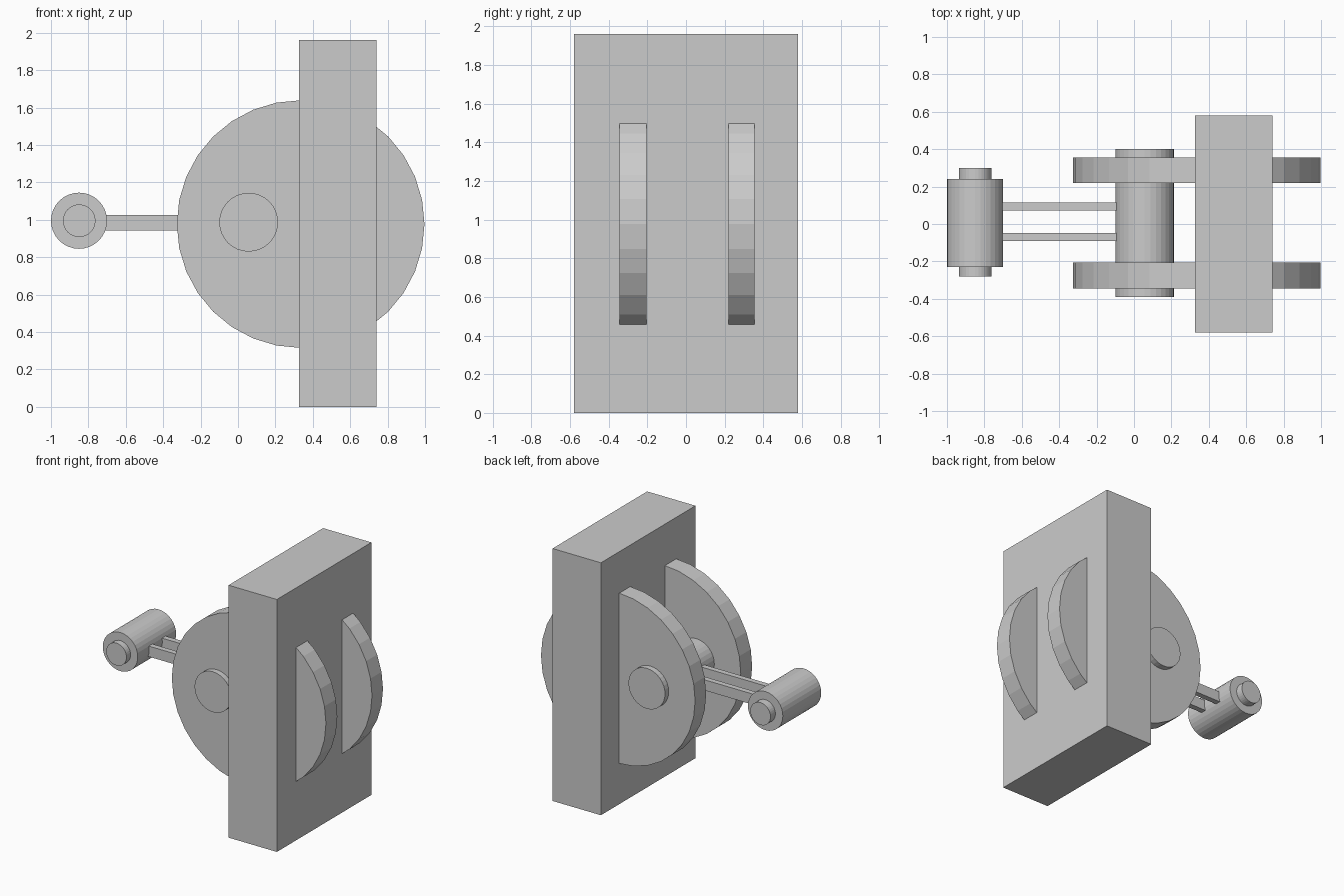
import bpy
from math import radians

if "Cube" in bpy.data.objects:
    bpy.data.objects.remove(bpy.data.objects["Cube"])


def box(name, x, y, z):
    """Box spanning the given (min, max) ranges."""
    bpy.ops.mesh.primitive_cube_add(size=1, location=[sum(r) / 2 for r in (x, y, z)])
    ob = bpy.context.object
    ob.name = name
    ob.scale = [r[1] - r[0] for r in (x, y, z)]
    bpy.ops.object.transform_apply(location=False, rotation=False, scale=True)
    return ob


def cylinder(name, x, z, radius, y):
    """Flat-shaded 32-sided cylinder lying along y."""
    bpy.ops.mesh.primitive_cylinder_add(
        vertices=32, radius=radius, depth=y[1] - y[0],
        location=(x, sum(y) / 2, z), rotation=(radians(90), 0, 0))
    ob = bpy.context.object
    ob.name = name
    return ob


# Upright slab
box("slab", (0.325, 0.74), (-0.58, 0.58), (0, 1.96))

# Pair of large discs passing through the slab
for side, y in (("front", (-0.345, -0.205)), ("back", (0.22, 0.355))):
    cylinder(side + "_disc", 0.335, 0.977, 0.662, y)

# Axle through both discs
cylinder("axle", 0.057, 0.987, 0.157, (-0.39, 0.40))

# Pair of rods joining the axle to the handle
for side, y in (("front", (-0.09, -0.047)), ("back", (0.072, 0.115))):
    box(side + "_rod", (-0.78, 0.0), y, (0.943, 1.025))

# Handle drum with its thinner pin
cylinder("handle_drum", -0.85, 0.995, 0.15, (-0.23, 0.24))
cylinder("handle_pin", -0.849, 0.995, 0.087, (-0.28, 0.30))
